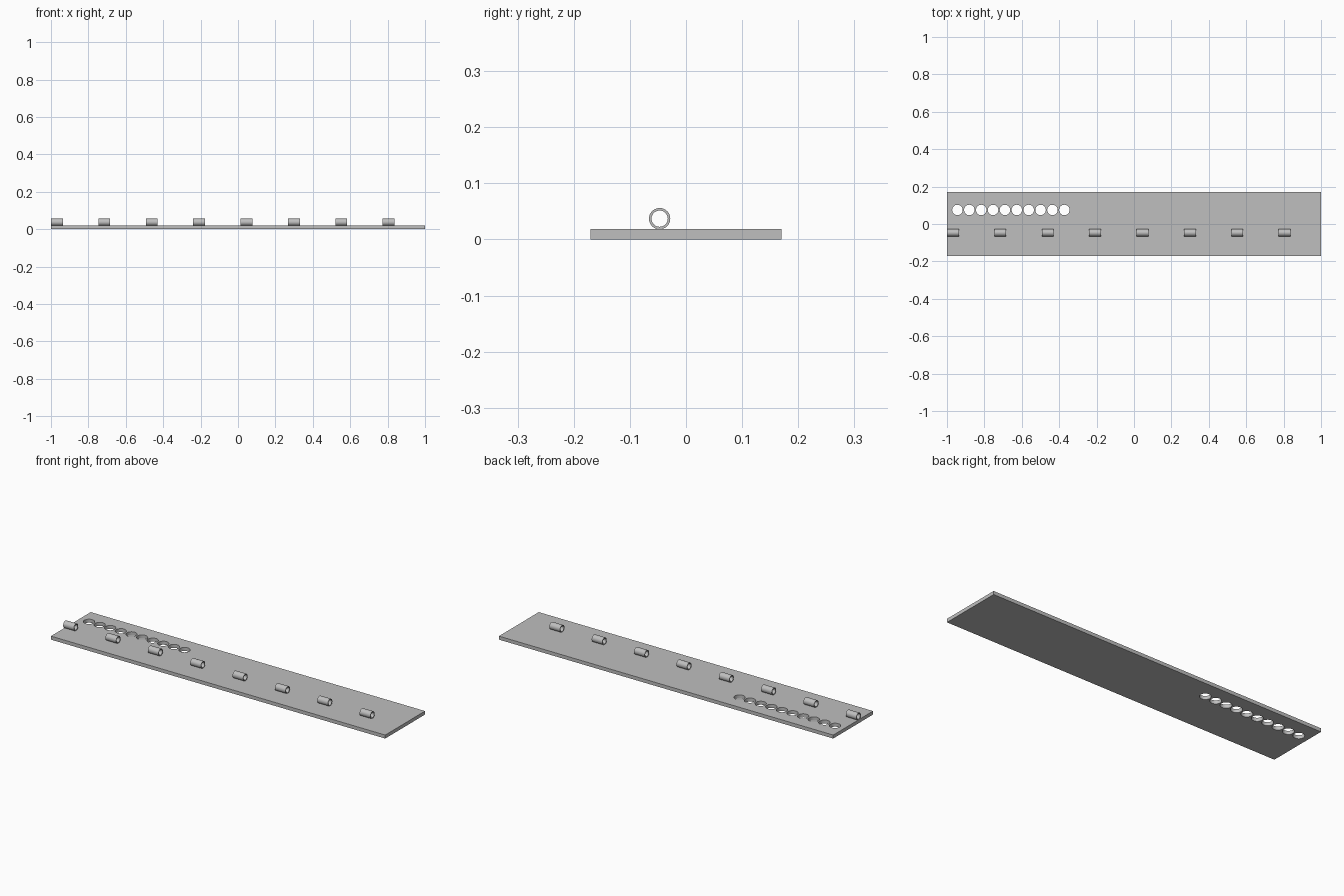
import bpy
import bmesh
import math
from mathutils import Matrix

cube = bpy.data.objects.get("Cube")
if cube:
    bpy.data.objects.remove(cube, do_unlink=True)

THICK = 0.019
grey = bpy.data.materials.new("plain grey")
colour = (0.52, 0.52, 0.52, 1)
grey.diffuse_color = colour
grey.use_nodes = True
grey.node_tree.nodes["Principled BSDF"].inputs["Base Color"].default_value = colour


def make_object(name, bm):
    mesh = bpy.data.meshes.new(name)
    bm.to_mesh(mesh)
    bm.free()
    mesh.materials.append(grey)
    obj = bpy.data.objects.new(name, mesh)
    bpy.context.collection.objects.link(obj)
    return obj


def smooth(obj):
    bpy.ops.object.select_all(action="DESELECT")
    obj.select_set(True)
    bpy.context.view_layer.objects.active = obj
    bpy.ops.object.shade_smooth_by_angle(angle=math.radians(30))


# Flat base plate
bm = bmesh.new()
bmesh.ops.create_cube(bm, size=1, matrix=Matrix.Translation((0, 0, THICK / 2))
                      @ Matrix.Diagonal((2, 0.34, THICK, 1)))
plate = make_object("base_plate", bm)

# Row of round through holes near the back left corner of the plate
bm = bmesh.new()
for i in range(10):
    bmesh.ops.create_cone(bm, cap_ends=True, segments=32, radius1=0.028, radius2=0.028,
                          depth=0.1, matrix=Matrix.Translation((-0.944 + i * 0.0635, 0.075, THICK / 2)))
cutter = make_object("hole_cutter", bm)
cutter.hide_render = True
cut = plate.modifiers.new("holes", "BOOLEAN")
cut.operation = "DIFFERENCE"
cut.solver = "EXACT"
cut.object = cutter
bpy.context.view_layer.objects.active = plate
plate.select_set(True)
bpy.ops.object.modifier_apply(modifier=cut.name)
bpy.data.objects.remove(cutter, do_unlink=True)
smooth(plate)

# Row of short open tubes: a wall profile spun about the x axis
LENGTH, OUTER, INNER = 0.0635, 0.019, 0.0145
for i in range(8):
    bm = bmesh.new()
    corners = [(0, 0, INNER), (0, 0, OUTER), (LENGTH, 0, OUTER), (LENGTH, 0, INNER)]
    verts = [bm.verts.new(c) for c in corners]
    edges = [bm.edges.new((verts[k], verts[(k + 1) % 4])) for k in range(4)]
    bmesh.ops.spin(bm, geom=verts + edges, cent=(0, 0, 0), axis=(1, 0, 0),
                   angle=math.tau, steps=32)
    bmesh.ops.remove_doubles(bm, verts=bm.verts, dist=0.0001)
    bmesh.ops.recalc_face_normals(bm, faces=bm.faces)
    tube = make_object(f"tube_{i + 1}", bm)
    tube.location = (-1 + i * 0.2534, -0.047, 0.037)
    smooth(tube)
